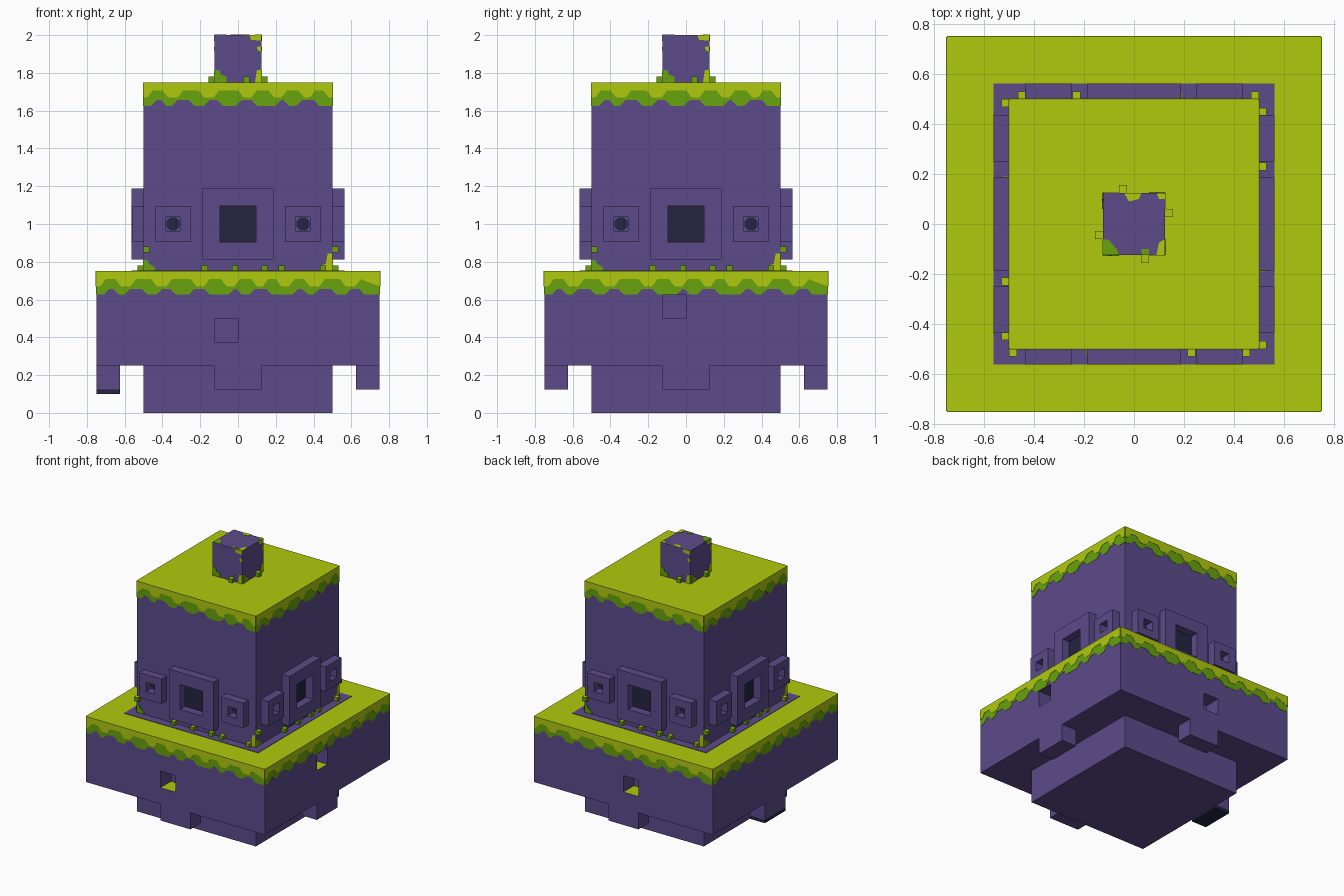
import bpy, bmesh, math
from mathutils import Matrix

if "Cube" in bpy.data.objects:
    bpy.data.objects.remove(bpy.data.objects["Cube"])


def material(name, rgb):
    m = bpy.data.materials.new(name)
    m.diffuse_color = (*rgb, 1)
    m.use_nodes = True
    m.node_tree.nodes["Principled BSDF"].inputs["Base Color"].default_value = m.diffuse_color
    return m


PURPLE = material("purple stone", (0.110, 0.070, 0.260))
LIME = material("lime grass", (0.434, 0.591, 0.004))
GREEN = material("deep green grass", (0.138, 0.366, 0.004))
DARK = material("dark opening", (0.017, 0.018, 0.054))


def finish(name, bm, mat, top=None, turns=1):
    """Make an object; turns=4 repeats the front side on all four sides."""
    source = bm.verts[:] + bm.edges[:] + bm.faces[:]
    for k in range(1, turns):
        copy = bmesh.ops.duplicate(bm, geom=source)["geom"]
        bmesh.ops.rotate(bm, verts=[g for g in copy if isinstance(g, bmesh.types.BMVert)],
                         cent=(0, 0, 0), matrix=Matrix.Rotation(k * math.pi / 2, 3, 'Z'))
    bmesh.ops.recalc_face_normals(bm, faces=bm.faces)
    me = bpy.data.meshes.new(name)
    bm.to_mesh(me)
    bm.free()
    me.materials.append(mat)
    ob = bpy.data.objects.new(name, me)
    bpy.context.collection.objects.link(ob)
    if top:
        paint_tops(ob, top)
    return ob


def paint_tops(ob, mat):
    if len(ob.data.materials) < 2:
        ob.data.materials.append(mat)
    for p in ob.data.polygons:
        p.material_index = int(p.normal.z > 0.9)


def add_box(bm, x0, x1, y0, y1, z0, z1):
    v = bmesh.ops.create_cube(bm, size=1)["verts"]
    bmesh.ops.scale(bm, verts=v, vec=(x1 - x0, y1 - y0, z1 - z0))
    bmesh.ops.translate(bm, verts=v, vec=((x0 + x1) / 2, (y0 + y1) / 2, (z0 + z1) / 2))


def box(name, mat, *b, top=None, turns=1):
    bm = bmesh.new()
    add_box(bm, *b)
    return finish(name, bm, mat, top, turns)


def add_plate(bm, pts, y, t):
    """Thin plate with outline pts (x, z) standing out of the front plane y."""
    face = bm.faces.new([bm.verts.new((x, y, z)) for x, z in pts])
    ext = bmesh.ops.extrude_face_region(bm, geom=[face])["geom"]
    bmesh.ops.translate(bm, verts=[g for g in ext if isinstance(g, bmesh.types.BMVert)],
                        vec=(0, -t, 0))


def add_frame(bm, x, z, half, hole, y0, y1):
    """Square frame with a square hole."""
    rings = []
    for r, y in ((half, y0), (half, y1), (hole, y1), (hole, y0)):
        rings.append([bm.verts.new((x + a * r, y, z + b * r))
                      for a, b in ((-1, -1), (1, -1), (1, 1), (-1, 1))])
    for j in range(4):
        a, b = rings[j], rings[(j + 1) % 4]
        for i in range(4):
            n = (i + 1) % 4
            bm.faces.new((a[i], a[n], b[n], b[i]))


# Foot, wide terrace and tower
box("foot_block", PURPLE, -.5, .5, -.5, .5, 0, .25)
terrace = box("terrace_block", PURPLE, -.75, .75, -.75, .75, .25, .75)
box("tower_block", PURPLE, -.5, .5, -.5, .5, .75, 1.75, top=LIME)
box("tower_base_border", PURPLE, -.5625, .5625, -.5625, .5625, .745, .753)
box("crown_cube", PURPLE, -.125, .125, -.125, .125, 1.75, 2)

# Niches cut into the terrace on three sides, with grass floors
bm = bmesh.new()
add_box(bm, -.125, 0, -.8, -.625, .375, .5)
add_box(bm, .625, .8, -.125, 0, .5, .625)
add_box(bm, -.125, 0, .625, .8, .375, .5)
cutter = finish("niche_cutter", bm, PURPLE)
cutter.hide_render = True
mod = terrace.modifiers.new("niches", 'BOOLEAN')
mod.operation, mod.object, mod.solver = 'DIFFERENCE', cutter, 'EXACT'
bpy.context.view_layer.objects.active = terrace
bpy.ops.object.modifier_apply(modifier=mod.name)
bpy.data.objects.remove(cutter)
paint_tops(terrace, LIME)

# Hanging tabs, one with a dark underside
box("hanging_tabs", PURPLE, -.125, .125, -.75, -.625, .125, .25, turns=4)
box("dark_tab_end", DARK, -.75, -.625, -.125, .125, .1, .125)

# Window frames and dark openings
bm = bmesh.new()
add_frame(bm, 0, 1, .1875, .094, -.5, -.5625)
for s in (-1, 1):
    add_frame(bm, s * .344, 1, .094, .036, -.5, -.5625)
finish("window_frames", bm, PURPLE, turns=4)
bm = bmesh.new()
add_plate(bm, [(-.094, .906), (.094, .906), (.094, 1.094), (-.094, 1.094)], -.5, .003)
for s in (-1, 1):
    add_plate(bm, [(s * .344 + .037 * math.cos(math.pi * (i + .5) / 4),
                    1 + .037 * math.sin(math.pi * (i + .5) / 4)) for i in range(8)], -.5, .003)
finish("window_openings", bm, DARK, turns=4)


# Wavy grass skirts: bumps repeat every unit along the wall
def skirt(name, mat, half, top, high, low, bumps, t):
    pts = []
    for tile in range(math.ceil(half * 2)):
        for a, b in bumps:
            for u, z in ((a - .03, low), (a, high), (b, high), (b + .03, low)):
                x = tile + u - half
                if -half < x < half:
                    pts.append((x, top - z))
    pts = [(-half, top - low)] + pts + [(half, top - low), (half, top), (-half, top)]
    bm = bmesh.new()
    add_plate(bm, pts, -half, t)
    finish(name, bm, mat, turns=4)


LIME_BUMPS = [(.05, .10), (.21, .29), (.40, .50), (.60, .66), (.76, .82), (.91, .95)]
GREEN_BUMPS = [(.07, .09), (.18, .24), (.35, .39), (.52, .57), (.73, .74), (.84, .90)]
for part, half, top in (("terrace", .75, .75), ("tower", .5, 1.75)):
    skirt(part + "_grass_fringe", GREEN, half, top, .093, .124, GREEN_BUMPS, .002)
    skirt(part + "_grass_edge", LIME, half, top, .042, .08, LIME_BUMPS, .004)

# Moss patches on the lower tower walls and the crown cube walls
bm = bmesh.new()
add_plate(bm, [(-.5, .75), (-.44, .75), (-.44, .77), (-.47, .79), (-.48, .81), (-.5, .81)], -.5, .003)
add_plate(bm, [(-.125, 1.75), (-.06, 1.75), (-.06, 1.78), (-.09, 1.79), (-.1, 1.815), (-.125, 1.815)],
          -.125, .003)
finish("moss_patches_green", bm, GREEN, turns=4)
bm = bmesh.new()
add_plate(bm, [(.44, .75), (.5, .75), (.5, .845), (.475, .845), (.465, .79), (.44, .78)], -.5, .003)
add_plate(bm, [(.09, 1.75), (.125, 1.75), (.125, 1.815), (.1, 1.815)], -.125, .003)
add_plate(bm, [(.06, 2), (.07, 1.975), (.125, 1.97), (.125, 2)], -.125, .003)
add_plate(bm, [(.1, 1.93), (.11, 1.915), (.125, 1.915), (.125, 1.94), (.105, 1.94)], -.125, .003)
finish("moss_patches_lime", bm, LIME, turns=4)


# Moss patches on top of the crown cube
def top_patch(name, mat, outlines):
    bm = bmesh.new()
    for pts in outlines:
        add_plate(bm, pts, 0, .003)
    bmesh.ops.transform(bm, matrix=Matrix.Rotation(-math.pi / 2, 4, 'X'), verts=bm.verts)
    for v in bm.verts:  # lay flat: outline y stays y, thickness goes up
        v.co.z += 2
    finish(name, bm, mat)


top_patch("crown_moss_lime", LIME, [
    [(-.04, .125), (.03, .125), (.02, .1), (-.02, .09)],
    [(.09, -.125), (.125, -.125), (.125, -.06), (.1, -.075)],
    [(.09, .125), (.125, .125), (.125, .1), (.1, .1)]])
top_patch("crown_moss_green", GREEN, [
    [(-.125, -.125), (-.06, -.125), (-.07, -.1), (-.1, -.065), (-.125, -.06)],
    [(.03, -.125), (.06, -.125), (.06, -.1), (.03, -.1)]])

# Tiny grass tufts at the wall bottoms
bm = bmesh.new()
for x, y, z in ((-.176, -.5, .75), (-.016, -.5, .75), (.14, -.5, .75), (.23, -.5, .75),
                (-.485, -.5, .85), (.45, -.5, .75), (.045, -.125, 1.75)):
    add_box(bm, x - .016, x + .016, y - .031, y, z, z + .031)
finish("grass_tufts", bm, GREEN, top=LIME, turns=4)
